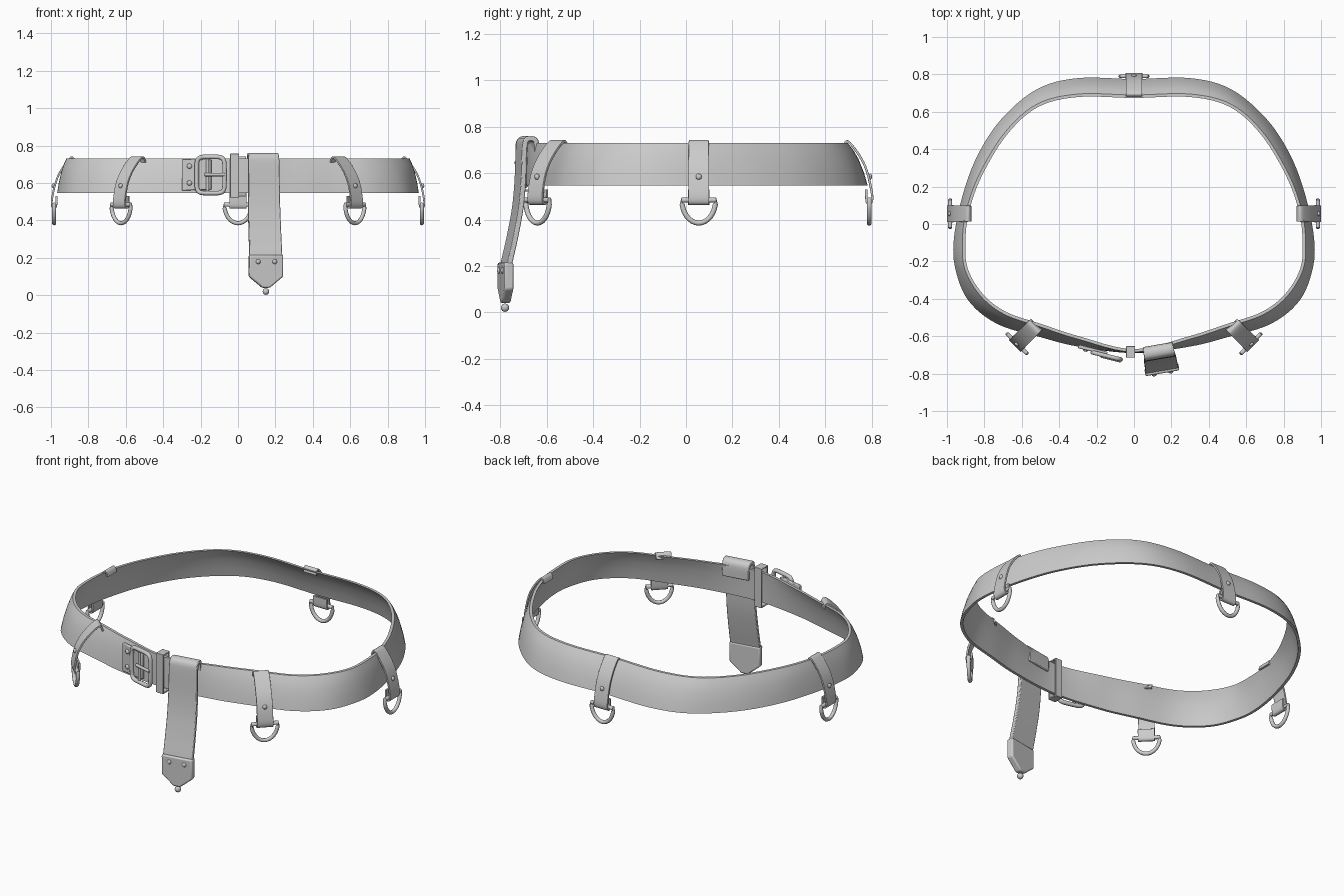
import bpy
import bmesh
from math import cos, sin, pi, radians, copysign
from mathutils import Vector, Matrix

if "Cube" in bpy.data.objects:
    bpy.data.objects.remove(bpy.data.objects["Cube"])

grey = bpy.data.materials.new("plain grey")
grey.use_nodes = True
shade = (0.6, 0.6, 0.6, 1)
grey.diffuse_color = shade
grey.node_tree.nodes["Principled BSDF"].inputs["Base Color"].default_value = shade


def smooth_path(points, steps, closed=False):
    """Catmull-Rom curve through the points."""
    points = [Vector(p) for p in points]
    count = len(points)

    def at(i):
        return points[i % count] if closed else points[max(0, min(count - 1, i))]

    result = []
    for i in range(count if closed else count - 1):
        a, b, c, d = (at(i + k) for k in (-1, 0, 1, 2))
        for s in range(steps):
            t = s / steps
            result.append(b + (c - a) * t / 2 + (a * 2 - b * 5 + c * 4 - d) * t * t / 2
                          + (b * 3 - a - c * 3 + d) * t ** 3 / 2)
    if not closed:
        result.append(points[-1])
    return result


def finish(name, bm, frame=None, bevel=0.0):
    bmesh.ops.recalc_face_normals(bm, faces=bm.faces)
    mesh = bpy.data.meshes.new(name)
    bm.to_mesh(mesh)
    bm.free()
    mesh.materials.append(grey)
    obj = bpy.data.objects.new(name, mesh)
    bpy.context.collection.objects.link(obj)
    if frame:
        obj.matrix_world = frame
    if bevel:
        mod = obj.modifiers.new("soft edges", "BEVEL")
        mod.width = bevel
        mod.segments = 2
        mod.limit_method = "ANGLE"
    bpy.ops.object.select_all(action="DESELECT")
    obj.select_set(True)
    bpy.context.view_layer.objects.active = obj
    bpy.ops.object.shade_smooth_by_angle(angle=radians(40))
    return obj


def loft(name, rings, frame=None, closed=False, bevel=0.0):
    """Skin a row of equal rings; open rows get end caps."""
    bm = bmesh.new()
    rows = [[bm.verts.new(p) for p in ring] for ring in rings]
    size = len(rows[0])
    for i in range(len(rows) if closed else len(rows) - 1):
        a, b = rows[i], rows[(i + 1) % len(rows)]
        for j in range(size):
            k = (j + 1) % size
            bm.faces.new((a[j], a[k], b[k], b[j]))
    if not closed:
        bm.faces.new(rows[0])
        bm.faces.new(rows[-1])
    return finish(name, bm, frame, bevel)


def tangent(path, i, closed):
    n = len(path)
    if closed:
        return (path[(i + 1) % n] - path[i - 1]).normalized()
    return (path[min(i + 1, n - 1)] - path[max(i - 1, 0)]).normalized()


def ribbon(name, path, widths, thick, frame):
    """Flat strap following an (outward, height) path."""
    rings = []
    for i, p in enumerate(path):
        t = tangent(path, i, False)
        n = Vector((-t.y, t.x)) * thick / 2
        w = (widths[0] + (widths[1] - widths[0]) * i / (len(path) - 1)) / 2
        a, b = p + n, p - n
        rings.append([(-w, a.x, a.y), (w, a.x, a.y), (w, b.x, b.y), (-w, b.x, b.y)])
    return loft(name, rings, frame, bevel=thick * 0.2)


def tube(name, path, radius, frame, closed=True, depth=0.0):
    """Round bar following a (sideways, height) path."""
    path = [Vector(p) for p in path]
    rings = []
    for i, p in enumerate(path):
        t = tangent(path, i, closed)
        ring = []
        for k in range(10):
            a = k * pi / 5
            ring.append((p.x - t.y * radius * cos(a), depth + radius * sin(a),
                         p.y + t.x * radius * cos(a)))
        rings.append(ring)
    return loft(name, rings, frame, closed)


def ball(name, place, radius, frame, flat=1.0):
    bm = bmesh.new()
    bmesh.ops.create_uvsphere(bm, u_segments=12, v_segments=8, radius=radius)
    bmesh.ops.scale(bm, vec=(1, flat, 1), verts=bm.verts)
    bmesh.ops.translate(bm, vec=place, verts=bm.verts)
    return finish(name, bm, frame)


def plate(name, outline, near, far, frame, bevel):
    return loft(name, [[(u, d, z) for u, z in outline] for d in (near, far)], frame, bevel=bevel)


def local_frame(x, y, out_x, out_y):
    """Local x runs sideways, local y points away from the belt."""
    out = Vector((out_x, out_y, 0)).normalized()
    side = out.cross(Vector((0, 0, 1)))
    m = Matrix((side, out, (0, 0, 1))).transposed().to_4x4()
    m.translation = (x, y, 0)
    return m


# Belt band, flared towards the lower edge
low_half = [(0, .775), (.3, .78), (.52, .72), (.71, .56), (.84, .36), (.92, .14), (.963, -.08),
            (.955, -.24), (.885, -.41), (.73, -.535), (.5, -.605), (.3, -.655), (0, -.69)]
top_half = [(0, .69), (.3, .695), (.52, .64), (.69, .49), (.825, .27), (.895, .08), (.917, -.08),
            (.905, -.24), (.82, -.385), (.69, -.485), (.5, -.55), (.3, -.615), (0, -.685)]


def full_loop(half):
    return smooth_path(half + [(-x, y) for x, y in half[-2:0:-1]], 6, True)


low, top = full_loop(low_half), full_loop(top_half)
rings = []
for i in range(len(low)):
    t = tangent(low, i, True)
    inward = Vector((t.y, -t.x)) * 0.016
    outer = []
    for z, mix in ((.548, 0), (.60, .17), (.66, .45), (.70, .72), (.73, 1)):
        outer.append((low[i].lerp(top[i], mix), z))
    ring = [(p.x, p.y, z) for p, z in outer]
    ring += [(p.x + inward.x, p.y + inward.y, z) for p, z in reversed(outer)]
    rings.append(ring)
loft("belt_band", rings, closed=True)

# Hanging straps with rivets and D rings
arc = [(.073 * cos(a * pi / 16), .485 - .1 * sin(a * pi / 16)) for a in range(17)]
hangers = {
    "front_left": (.625, -.64, .7, -.7, 1.3), "front_right": (-.625, -.64, -.7, -.7, 1.3),
    "left": (.983, .055, 1, 0, 1), "right": (-.983, .055, -1, 0, 1), "back": (0, .79, 0, 1, 1),
}
for place, (x, y, dx, dy, reach) in hangers.items():
    frame = local_frame(x, y, dx, dy)
    drop = [(-.11, .71), (-.1, .736), (-.083, .73), (-.048, .685), (-.02, .635), (-.002, .58),
            (.012, .51), (.011, .478), (0, .468), (-.011, .478), (-.013, .53)]
    drop = [(r * (reach if r < -.015 else 1), z) for r, z in drop]
    ribbon(place + "_hanger_strap", smooth_path(drop, 4), (.085, .092), .01, frame)
    ball(place + "_hanger_rivet", (0, .004, .585), .013, frame, .7)
    tube(place + "_d_ring", arc, .011, frame)

# Buckle with plate, bar, prong and rivets
frame = local_frame(-.142, -.688, -.24, -.97)
corners = []
for k in range(40):
    c, s = cos(k * pi / 20), sin(k * pi / 20)
    corners.append((copysign(abs(c) ** .35, c) * .077, .643 + copysign(abs(s) ** .35, s) * .097))
tube("buckle_frame", corners, .012, frame, depth=.018)
tube("buckle_bar", [(.018, .55), (.018, .735)], .009, frame, False, .014)
tube("buckle_prong", [(.03, .645), (-.08, .645)], .009, frame, False, .026)
plate("buckle_strap_end", [(.0, .565), (.16, .56), (.16, .728), (.0, .725)], -.005, .014, frame, .004)
for z in (.6, .69):
    ball("buckle_rivet", (.118, .014, z), .014, frame, .7)

# Keeper loop around the belt
frame = local_frame(-.018, -.685, 0, -1)
keeper = [(-.024, .53), (-.024, .75), (.022, .75), (.022, .53)]
rings = []
for r, z in keeper:
    s = Vector((copysign(.008, r + .001), copysign(.008, z - .64)))
    rings.append([(-.024, r, z), (.024, r, z), (.024, r + s.x, z + s.y), (-.024, r + s.x, z + s.y)])
loft("keeper_loop", rings, frame, True, .003)

# Hanging tail folded over the top edge
frame = local_frame(.13, -.668, .17, -.985)
fold = [(-.012, .66), (-.012, .72), (-.004, .744), (.018, .75), (.037, .738), (.043, .69),
        (.048, .56), (.06, .44), (.085, .31), (.112, .19), (.114, .13)]
ribbon("belt_tail", smooth_path(fold, 4), (.158, .18), .022, frame)

# Metal tip at the end of the tail
half = [(.02, .04), (.04, .057), (.092, .1), (.092, .215)]
plate("tail_tip", [(-u, z) for u, z in half] + half[::-1], .092, .132, frame, .008)
ball("tail_tip_knob", (0, .114, .02), .018, frame)
for u in (-.045, .045):
    ball("tail_tip_rivet", (u, .132, .18), .013, frame, .7)
